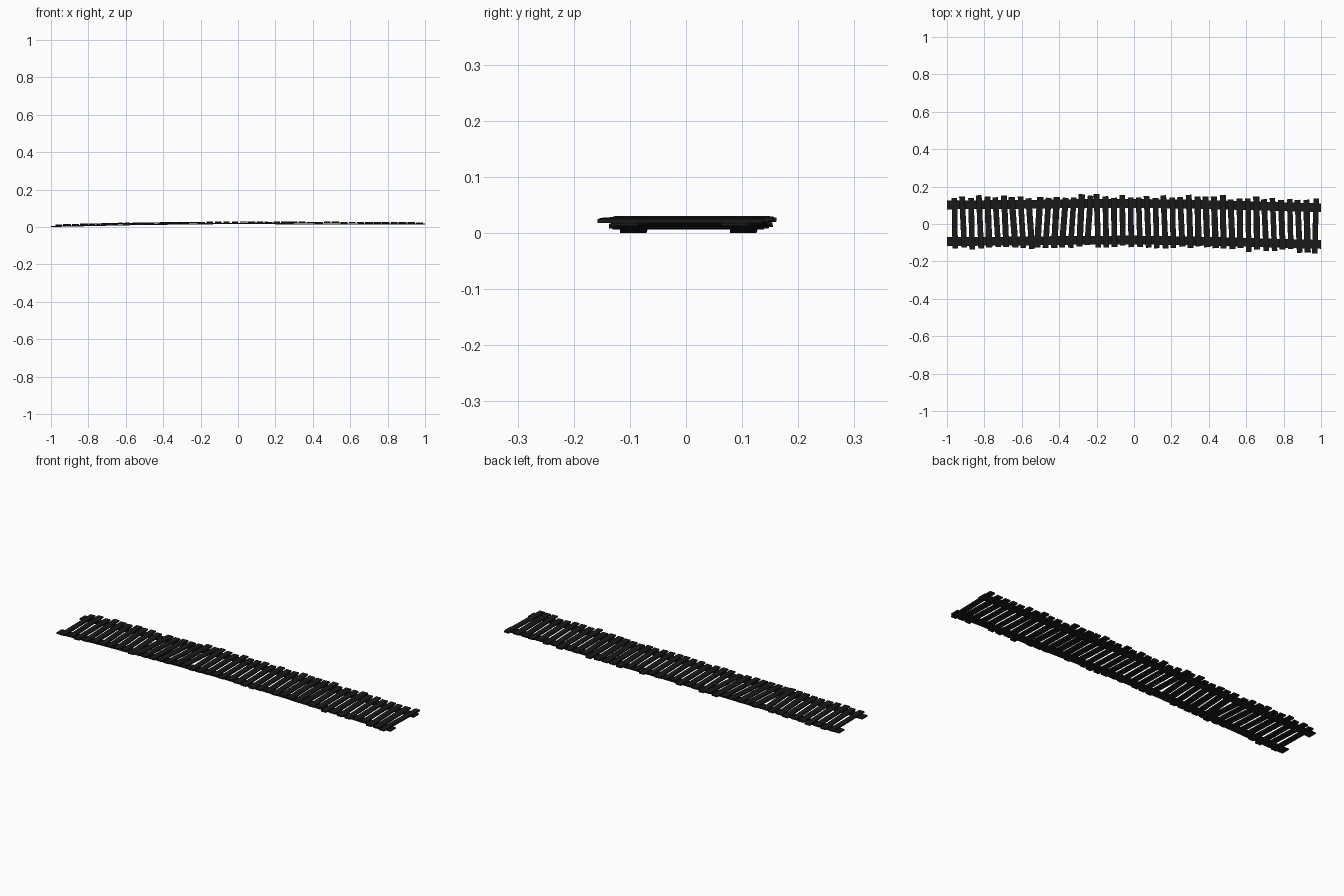
import bpy, bmesh, math, random
from mathutils import Matrix, Vector

if "Cube" in bpy.data.objects:
    bpy.data.objects.remove(bpy.data.objects["Cube"])

random.seed(4)
wood = bpy.data.materials.new("dark_wood")
wood.diffuse_color = (0.01, 0.01, 0.01, 1)
wood.use_nodes = True
wood.node_tree.nodes["Principled BSDF"].inputs["Base Color"].default_value = wood.diffuse_color

# Walkway path: x, sideways drift, height of the rail underside
PATH = [(-1.0, 0.004, 0.0), (-0.6, 0.007, 0.009), (-0.3, 0.011, 0.013), (0.0, 0.012, 0.016),
        (0.3, 0.008, 0.014), (0.6, 0.0, 0.0135), (1.0, -0.011, 0.012)]
RAIL_T, PLANK_T = 0.006, 0.0075


def path_at(x):
    for a, b in zip(PATH, PATH[1:]):
        if x <= b[0]:
            t = (x - a[0]) / (b[0] - a[0])
            return a[1] + t * (b[1] - a[1]), a[2] + t * (b[2] - a[2]), (b[2] - a[2]) / (b[0] - a[0])
    return PATH[-1][1], PATH[-1][2], 0.0


def finish(bm, name):
    bmesh.ops.recalc_face_normals(bm, faces=bm.faces)
    me = bpy.data.meshes.new(name)
    bm.to_mesh(me)
    bm.free()
    me.materials.append(wood)
    ob = bpy.data.objects.new(name, me)
    bpy.context.collection.objects.link(ob)
    return ob


# Long flat rails swept along the path
def rail(name, offset, width=0.047):
    bm = bmesh.new()
    prev = None
    n = 20
    for i in range(n + 1):
        x = -1 + 2 * i / n
        y, z, _ = path_at(x)
        y += offset
        ring = [bm.verts.new((x, y + s * width / 2, z + h))
                for s, h in ((-1, 0), (1, 0), (1, RAIL_T), (-1, RAIL_T))]
        if prev:
            for k in range(4):
                bm.faces.new((prev[k], prev[(k + 1) % 4], ring[(k + 1) % 4], ring[k]))
        else:
            bm.faces.new(ring)
        prev = ring
    bm.faces.new(prev)
    finish(bm, name)


rail("left_rail", 0.098)
rail("right_rail", -0.098)


# Cross planks, each slightly irregular
def plank(name, x, length, yaw, shift, lift):
    y, z, slope = path_at(x)
    bm = bmesh.new()
    bmesh.ops.create_cube(bm, size=1, matrix=Matrix.Diagonal((random.uniform(0.029, 0.034), length, PLANK_T, 1)))
    rot = Matrix.Rotation(yaw, 4, 'Z') @ Matrix.Rotation(-math.atan(slope), 4, 'Y')
    pos = Vector((x, y + shift, z + RAIL_T + PLANK_T / 2 - 0.0005 + lift))
    bm.transform(Matrix.Translation(pos) @ rot)
    finish(bm, name)


COUNT = 44
for i in range(COUNT):
    x = -0.958 + 1.928 * i / (COUNT - 1)
    lean = 0.03 + (0.03 if -0.75 < x < -0.55 else 0) - (0.09 if -0.52 < x < -0.2 else 0)
    if i == COUNT - 1:
        plank("end_plank", x, 0.295, -0.03, 0.0, 0)
    else:
        plank(f"plank_{i + 1:02d}", x, random.uniform(0.264, 0.287), lean + random.uniform(-0.02, 0.02),
              random.uniform(-0.006, 0.009), random.uniform(0, 0.0015))
